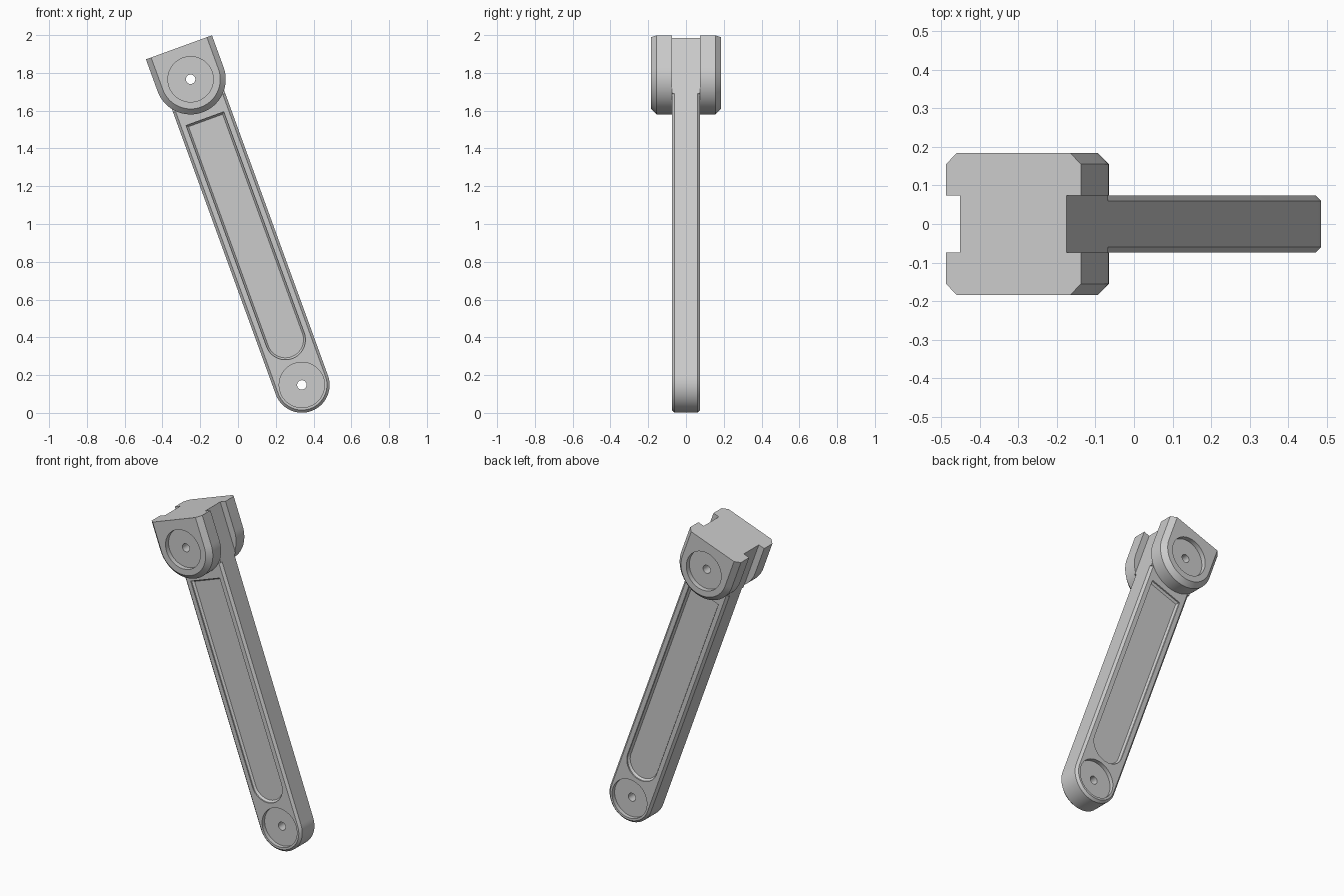
import bpy, bmesh
from math import cos, sin, pi, radians
from mathutils import Matrix

if "Cube" in bpy.data.objects:
    bpy.data.objects.remove(bpy.data.objects["Cube"], do_unlink=True)

LENGTH = 1.722          # distance between the two pivots
ARM_R, ARM_Y = 0.147, 0.074
HEAD_R, HEAD_Y, HEAD_TOP = 0.186, 0.184, 0.18
BLOCK_LOW = 0.133       # block starts this far below the upper pivot
TILT = Matrix.Translation((0.338, 0, 0.148)) @ Matrix.Rotation(radians(-20), 4, "Y")

grey = bpy.data.materials.new("plain grey")
grey.use_nodes = True
grey.diffuse_color = (0.6, 0.6, 0.6, 1)
grey.node_tree.nodes["Principled BSDF"].inputs["Base Color"].default_value = grey.diffuse_color


def finish(name, bm):
    bmesh.ops.recalc_face_normals(bm, faces=bm.faces)
    mesh = bpy.data.meshes.new(name)
    bm.to_mesh(mesh)
    bm.free()
    mesh.materials.append(grey)
    obj = bpy.data.objects.new(name, mesh)
    bpy.context.collection.objects.link(obj)
    return obj


def tongue(name, radius, base, top, layers, inset_top=False):
    """Shape with a round lower end and square top, lofted through (y, inset) layers."""
    bm = bmesh.new()
    rings = []
    for y, inset in layers:
        r = radius - inset
        t = top - (inset if inset_top else 0)
        pts = [(r * cos(pi + pi * i / 40), base + r * sin(pi + pi * i / 40)) for i in range(41)]
        pts += [(r, t), (-r, t)]
        rings.append([bm.verts.new((u, y, v)) for u, v in pts])
    for a, b in zip(rings, rings[1:]):
        for i in range(len(a)):
            j = (i + 1) % len(a)
            bm.faces.new((a[i], a[j], b[j], b[i]))
    bm.faces.new(rings[0])
    bm.faces.new(rings[-1])
    return finish(name, bm)


def disc(radius, y0, y1, v):
    bm = bmesh.new()
    place = Matrix.Translation((0, (y0 + y1) / 2, v)) @ Matrix.Rotation(pi / 2, 4, "X")
    bmesh.ops.create_cone(bm, cap_ends=True, segments=64, radius1=radius, radius2=radius,
                          depth=abs(y1 - y0), matrix=place)
    return finish("cutter", bm)


def cut(obj, cutter):
    mod = obj.modifiers.new("cut", "BOOLEAN")
    mod.object, mod.operation, mod.solver = cutter, "DIFFERENCE", "EXACT"
    bpy.context.view_layer.objects.active = obj
    bpy.ops.object.modifier_apply(modifier=mod.name)
    bpy.data.objects.remove(cutter, do_unlink=True)


# Long arm with chamfered rims
c = 0.014
arm = tongue("arm", ARM_R, 0, LENGTH - BLOCK_LOW,
             [(-ARM_Y, c), (c - ARM_Y, 0), (ARM_Y - c, 0), (ARM_Y, c)])
cut(arm, disc(0.025, -0.3, 0.3, 0))

# Square block joining the two cheeks
bm = bmesh.new()
low, high = LENGTH - BLOCK_LOW, LENGTH + HEAD_TOP
bmesh.ops.create_cube(bm, size=1, matrix=Matrix.Translation((0, 0, (low + high) / 2))
                      @ Matrix.Diagonal((2 * ARM_R, 2 * ARM_Y, high - low, 1)))
block = finish("head_block", bm)
cut(block, disc(0.025, -0.3, 0.3, LENGTH))
parts = [arm, block]

for side, s in (("front", -1), ("back", 1)):
    # Sunken pivot seat and sunken panel on the arm
    cut(arm, disc(0.12, s * (ARM_Y - 0.025), s * 0.1, 0))
    cut(arm, tongue("cutter", 0.106, 0.255, 1.5,
                    [(s * 0.1, 0), (s * (ARM_Y - 0.008), 0), (s * (ARM_Y - 0.02), 0.01)], True))
    # Head cheek with chamfered outer rim, pivot seat and hole
    cheek = tongue(side + "_cheek", HEAD_R, LENGTH, high,
                   [(s * ARM_Y, 0), (s * (HEAD_Y - 0.029), 0), (s * HEAD_Y, 0.029)])
    cut(cheek, disc(0.12, s * (HEAD_Y - 0.03), s * 0.25, LENGTH))
    cut(cheek, disc(0.025, -0.3, 0.3, LENGTH))
    parts.append(cheek)

# Lean the whole lever and shade it
bpy.ops.object.select_all(action="DESELECT")
for part in parts:
    part.data.transform(TILT)
    part.select_set(True)
bpy.context.view_layer.objects.active = arm
bpy.ops.object.shade_smooth_by_angle(angle=radians(25))
